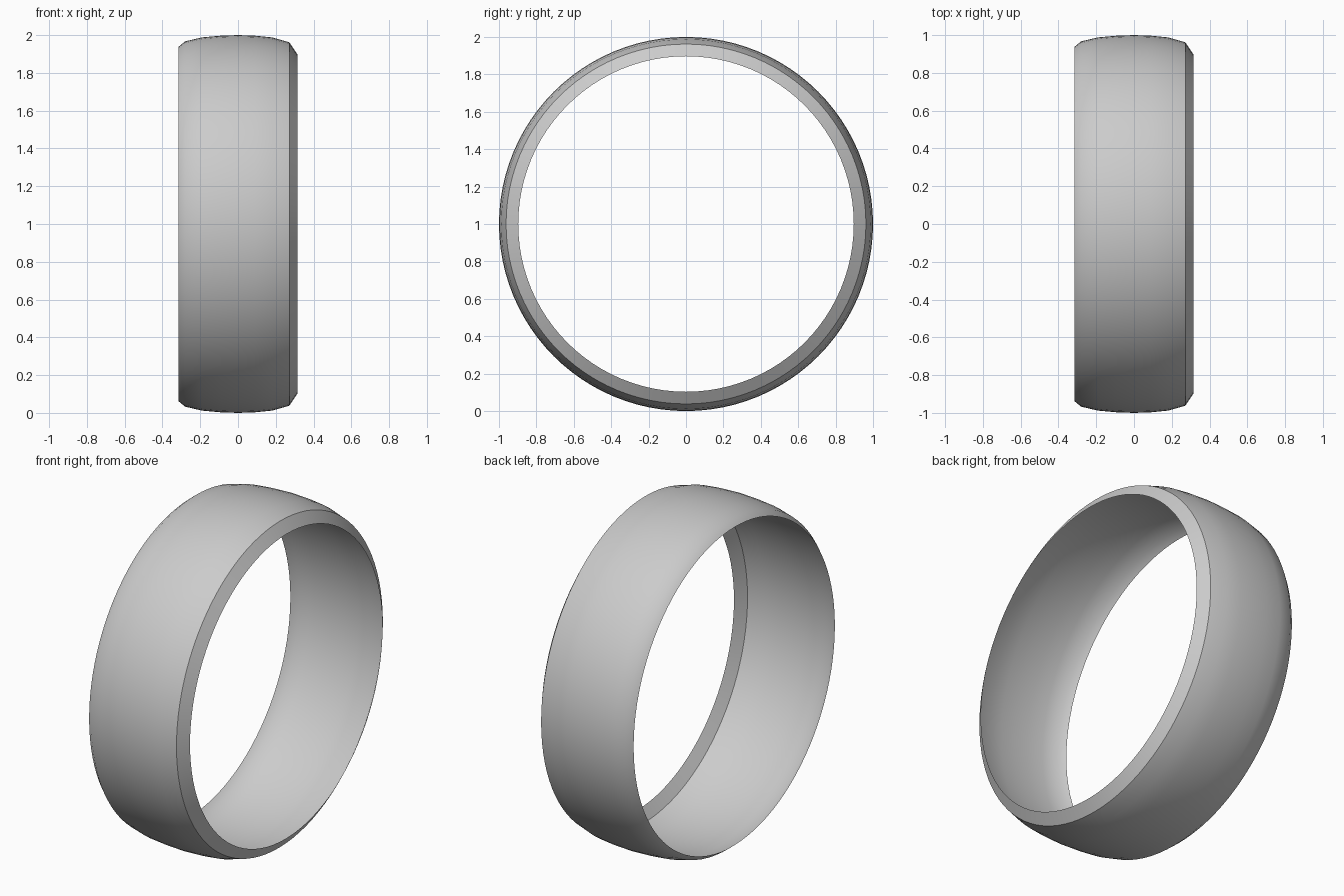
import bpy, bmesh
from math import sin, cos, tau, radians

if "Cube" in bpy.data.objects:
    bpy.data.objects.remove(bpy.data.objects["Cube"])

# Ring cross-section: (x, radius); a single open sheet, lip only on the right
PROFILE = [(-0.315, 0.938), (-0.28, 0.967), (-0.19, 0.988), (-0.09, 0.997),
           (0.0, 1.0), (0.09, 0.997), (0.18, 0.988), (0.272, 0.962), (0.315, 0.897)]
SEGMENTS = 96

# Sweep the profile around the x axis
bm = bmesh.new()
rings = [[bm.verts.new((x, r * cos(tau * i / SEGMENTS), 1 + r * sin(tau * i / SEGMENTS)))
          for i in range(SEGMENTS)] for x, r in PROFILE]
for a, b in zip(rings, rings[1:]):
    for i in range(SEGMENTS):
        j = (i + 1) % SEGMENTS
        bm.faces.new((a[i], a[j], b[j], b[i]))

# Make every face point away from the ring's centre
for f in bm.faces:
    f.normal_update()
    c = f.calc_center_median()
    if f.normal.y * c.y + f.normal.z * (c.z - 1) < 0:
        f.normal_flip()

mesh = bpy.data.meshes.new("ring_band")
bm.to_mesh(mesh)
bm.free()
band = bpy.data.objects.new("ring_band", mesh)
bpy.context.collection.objects.link(band)

# Smooth band with a crisp edge where the lip turns in
bpy.context.view_layer.objects.active = band
band.select_set(True)
bpy.ops.object.shade_smooth_by_angle(angle=radians(32))
